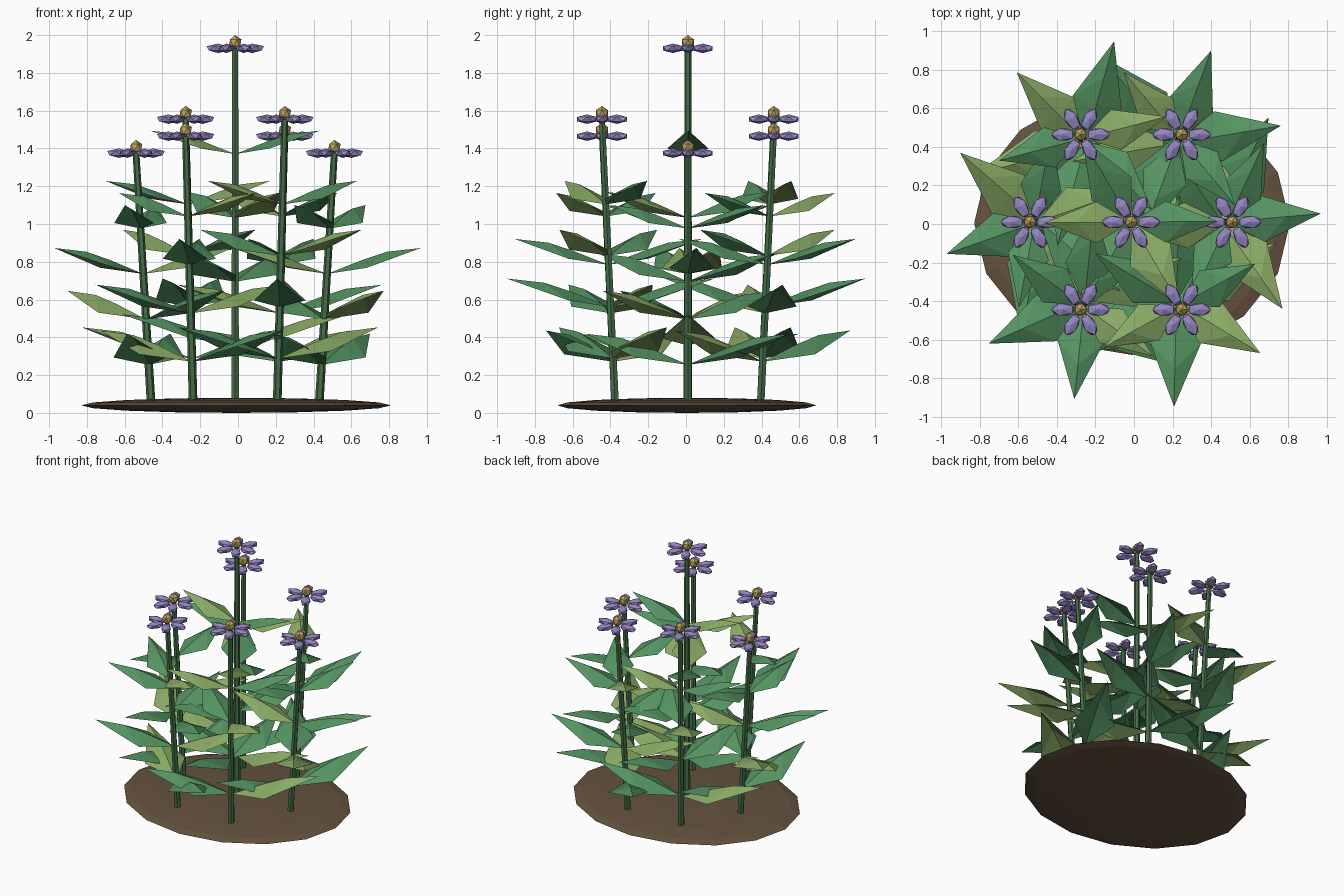
import bpy, bmesh
from math import cos, sin, pi, radians
from mathutils import Matrix, Vector

if "Cube" in bpy.data.objects:
    bpy.data.objects.remove(bpy.data.objects["Cube"])

CX, CY = -0.015, 0.01


def material(name, rgb):
    m = bpy.data.materials.new(name)
    m.diffuse_color = (*rgb, 1)
    m.use_nodes = True
    m.node_tree.nodes["Principled BSDF"].inputs["Base Color"].default_value = m.diffuse_color
    return m


SOIL = material("soil", (0.13, 0.085, 0.05))
STEM = material("stem_green", (0.06, 0.16, 0.065))
LEAF = material("leaf_green", (0.09, 0.29, 0.12))
LIGHT = material("leaf_light", (0.25, 0.40, 0.13))
PETAL = material("petal_purple", (0.30, 0.24, 0.54))
GOLD = material("centre_gold", (0.52, 0.36, 0.11))


def mesh_from(bm, name, mat):
    me = bpy.data.meshes.new(name)
    bm.to_mesh(me)
    bm.free()
    me.materials.append(mat)
    return me


def place(name, me, matrix=Matrix()):
    ob = bpy.data.objects.new(name, me)
    ob.matrix_world = matrix
    bpy.context.collection.objects.link(ob)
    return ob


def leaf_mesh(name, mat):
    """Unit-length folded blade along +x, ridge up, drooping sides."""
    bm = bmesh.new()
    base, left, right, mid, ridge, tip = [bm.verts.new(p) for p in (
        (0, 0, 0), (0.40, 0.24, 0.065), (0.40, -0.24, 0.065),
        (0.38, 0, 0.15), (0.64, 0, 0.235), (1, 0, 0.275))]
    for f in ((base, mid, left), (left, mid, ridge), (left, ridge, tip),
              (base, right, mid), (right, ridge, mid), (right, tip, ridge)):
        bm.faces.new(f)
    return mesh_from(bm, name, mat)


def ico_mesh(name, mat, size):
    bm = bmesh.new()
    bmesh.ops.create_icosphere(bm, subdivisions=1, radius=1)
    bmesh.ops.scale(bm, vec=size, verts=bm.verts)
    return mesh_from(bm, name, mat)


def stem(name, a, b):
    bm = bmesh.new()
    d = b - a
    bmesh.ops.create_cone(bm, cap_ends=True, segments=6, radius1=0.023,
                          radius2=0.018, depth=d.length)
    rot = d.to_track_quat('Z', 'Y').to_matrix().to_4x4()
    place(name, mesh_from(bm, name, STEM), Matrix.Translation((a + b) / 2) @ rot)


# soil mound
bm = bmesh.new()
bmesh.ops.create_uvsphere(bm, u_segments=16, v_segments=8, radius=1)
bmesh.ops.scale(bm, vec=(0.82, 0.685, 0.04), verts=bm.verts)
place("soil_mound", mesh_from(bm, "soil_mound", SOIL),
      Matrix.Translation((-0.01, 0.005, 0.04)))

# shared parts
leaf_green = leaf_mesh("leaf_green", LEAF)
leaf_light = leaf_mesh("leaf_light", LIGHT)
petal = ico_mesh("petal", PETAL, (0.068, 0.037, 0.025))
core = ico_mesh("flower_centre", GOLD, (0.037, 0.037, 0.04))

# one tall stem in the middle, six leaning ones around it
for i in range(7):
    if i == 0:
        h, r0, r1, ang = 1.93, 0, 0, 0
    else:
        h = 1.375 + 0.09 * ((i - 1) % 3)
        r0, r1, ang = 0.445, 0.525, (i - 1) * pi / 3
    a = Vector((CX + r0 * cos(ang), CY + r0 * sin(ang), 0.05))
    b = Vector((CX + r1 * cos(ang), CY + r1 * sin(ang), h))
    stem(f"stem_{i}", a, b)

    # opposite leaf pairs, twisting and shrinking up the stem
    for j in range(4):
        z = h * (0.185 + 0.175 * j)
        p = a.lerp(b, (z - a.z) / (h - a.z))
        length = 0.6 - 0.05 * j
        for side in range(2):
            yaw = 1.13 * i + 1.05 * j + pi * side
            me = leaf_light if (i + j + side) % 3 == 0 else leaf_green
            place(f"leaf_{i}_{j}_{side}", me, Matrix.Translation(p)
                  @ Matrix.Rotation(yaw, 4, 'Z') @ Matrix.Scale(length, 4))

    # flower head
    for k in range(6):
        place(f"petal_{i}_{k}", petal, Matrix.Translation(b)
              @ Matrix.Rotation(radians(60 * k), 4, 'Z')
              @ Matrix.Translation((0.091, 0, 0)))
    place(f"flower_centre_{i}", core, Matrix.Translation(b + Vector((0, 0, 0.03))))
